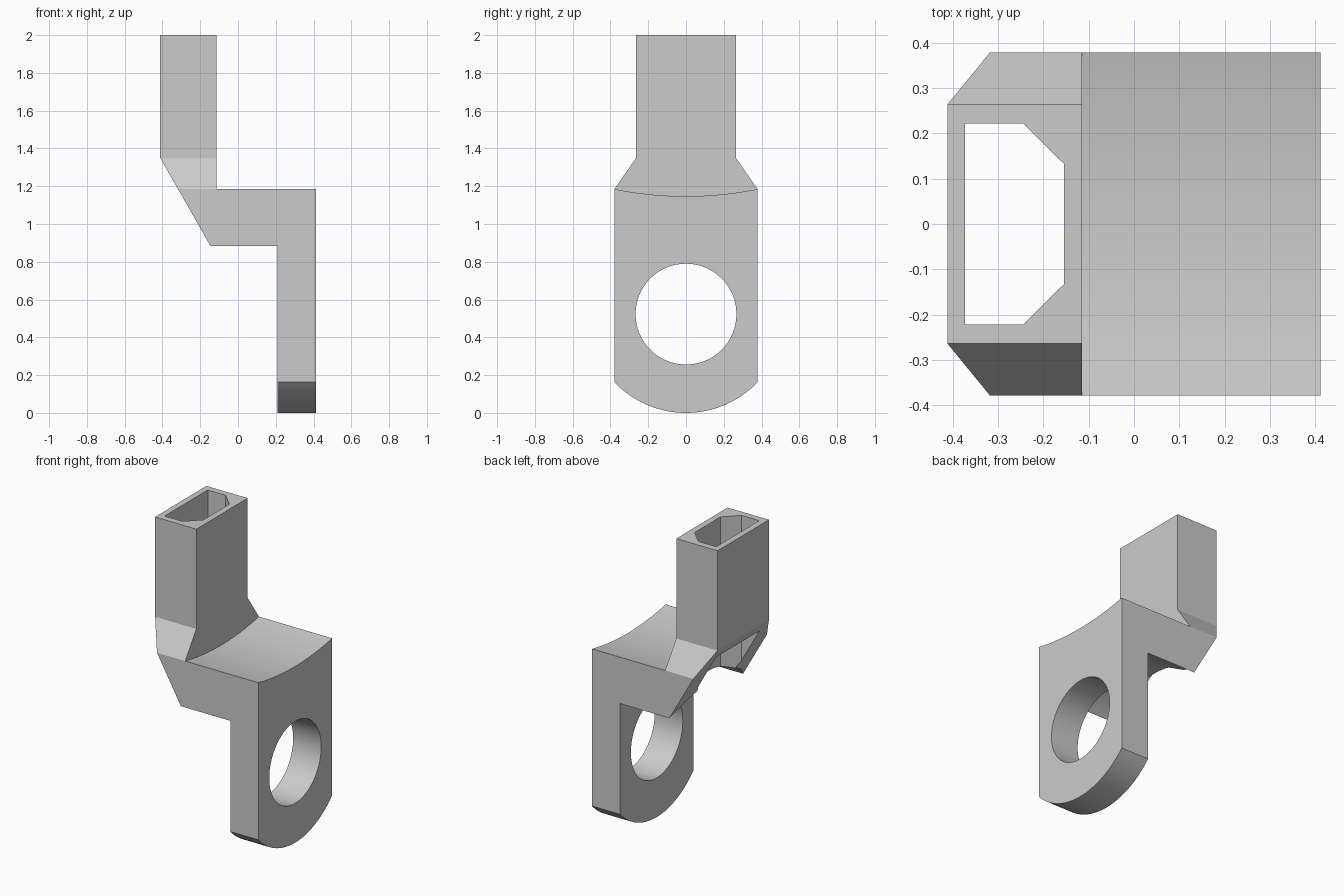
import bpy
import bmesh
from math import sin, cos, asin, pi, radians
from mathutils import Vector

cube = bpy.data.objects.get("Cube")
if cube:
    bpy.data.objects.remove(cube, do_unlink=True)

HALF_W, NECK_W = 0.379, 0.264      # half widths of body and socket
X_END, STEP_X, PLATE_X = 0.412, -0.115, 0.21
EYE_Z, EYE_R, OUTER_R = 0.523, 0.267, 0.523
SADDLE_R = 1.91                    # radius of the hollow shelf top
SADDLE_Z = 1.147 + SADDLE_R

grey = bpy.data.materials.new("plain grey")
grey.use_nodes = True
colour = (0.6, 0.6, 0.6, 1)
grey.diffuse_color = colour
grey.node_tree.nodes["Principled BSDF"].inputs["Base Color"].default_value = colour


def prism(name, outline, axis, lo, hi):
    """Extrude a 2D outline along the named axis."""
    place = {"x": lambda a, b: (lo, a, b),
             "y": lambda a, b: (a, lo, b),
             "z": lambda a, b: (a, b, lo)}[axis]
    shift = Vector([hi - lo if axis == c else 0 for c in "xyz"])
    bm = bmesh.new()
    face = bm.faces.new([bm.verts.new(place(a, b)) for a, b in outline])
    top = bmesh.ops.extrude_face_region(bm, geom=[face])["geom"]
    bmesh.ops.translate(bm, vec=shift,
                        verts=[g for g in top if isinstance(g, bmesh.types.BMVert)])
    bmesh.ops.recalc_face_normals(bm, faces=bm.faces)
    mesh = bpy.data.meshes.new(name)
    bm.to_mesh(mesh)
    bm.free()
    mesh.materials.append(grey)
    obj = bpy.data.objects.new(name, mesh)
    bpy.context.collection.objects.link(obj)
    return obj


def arc(z, r, start, end, n):
    return [(r * cos(start + (end - start) * i / n),
             z + r * sin(start + (end - start) * i / n)) for i in range(n + 1)]


def combine(target, tool, operation):
    """Apply a boolean and discard the tool."""
    tool.hide_render = True
    mod = target.modifiers.new(operation, "BOOLEAN")
    mod.operation, mod.solver, mod.object = operation, "EXACT", tool
    bpy.context.view_layer.objects.active = target
    bpy.ops.object.modifier_apply(modifier=mod.name)
    bpy.data.objects.remove(tool, do_unlink=True)


# Side profile with the sloping back
bracket = prism("socket_bracket", [
    (-X_END, 2), (-X_END, 1.35), (-0.105, 0.812), (-0.105, -0.1),
    (X_END, -0.1), (X_END, 2)], "y", -0.6, 0.6)

# End profile: rounded foot, straight body, flared shoulders, narrow socket
swing = asin(HALF_W / OUTER_R)
foot = arc(EYE_Z, OUTER_R, -pi / 2 - swing, -pi / 2 + swing, 40)
combine(bracket, prism("end_outline", foot + [
    (HALF_W, 1.185), (NECK_W, 1.35), (NECK_W, 2.1),
    (-NECK_W, 2.1), (-NECK_W, 1.35), (-HALF_W, 1.185)], "x", -0.7, 0.7), "INTERSECT")

# Hollow shelf top in front of the socket
swing = asin(0.45 / SADDLE_R)
saddle = arc(SADDLE_Z, SADDLE_R, -pi / 2 - swing, -pi / 2 + swing, 32)
combine(bracket, prism("shelf_cutter", saddle + [(0.45, 2.2), (-0.45, 2.2)],
                       "x", STEP_X, 0.7), "DIFFERENCE")

# Arched space under the shelf, behind the plate
swing = asin(0.45 / OUTER_R)
arch = arc(EYE_Z, OUTER_R, pi / 2 - swing, pi / 2 + swing, 48)
combine(bracket, prism("arch_cutter", arch + [(-0.45, -0.2), (0.45, -0.2)],
                       "x", -0.7, PLATE_X), "DIFFERENCE")

# Round eye through the plate
combine(bracket, prism("eye_cutter", arc(EYE_Z, EYE_R, 0, 2 * pi, 64)[:-1],
                       "x", 0.1, 0.7), "DIFFERENCE")

# Socket opening with two chamfered corners, open at the sloping back
combine(bracket, prism("socket_cutter", [
    (-0.373, -0.222), (-0.245, -0.222), (-0.155, -0.133),
    (-0.155, 0.133), (-0.245, 0.222), (-0.373, 0.222)], "z", 0.7, 2.2), "DIFFERENCE")

bpy.ops.object.select_all(action="DESELECT")
bracket.select_set(True)
bpy.context.view_layer.objects.active = bracket
bpy.ops.object.shade_smooth_by_angle(angle=radians(15))
